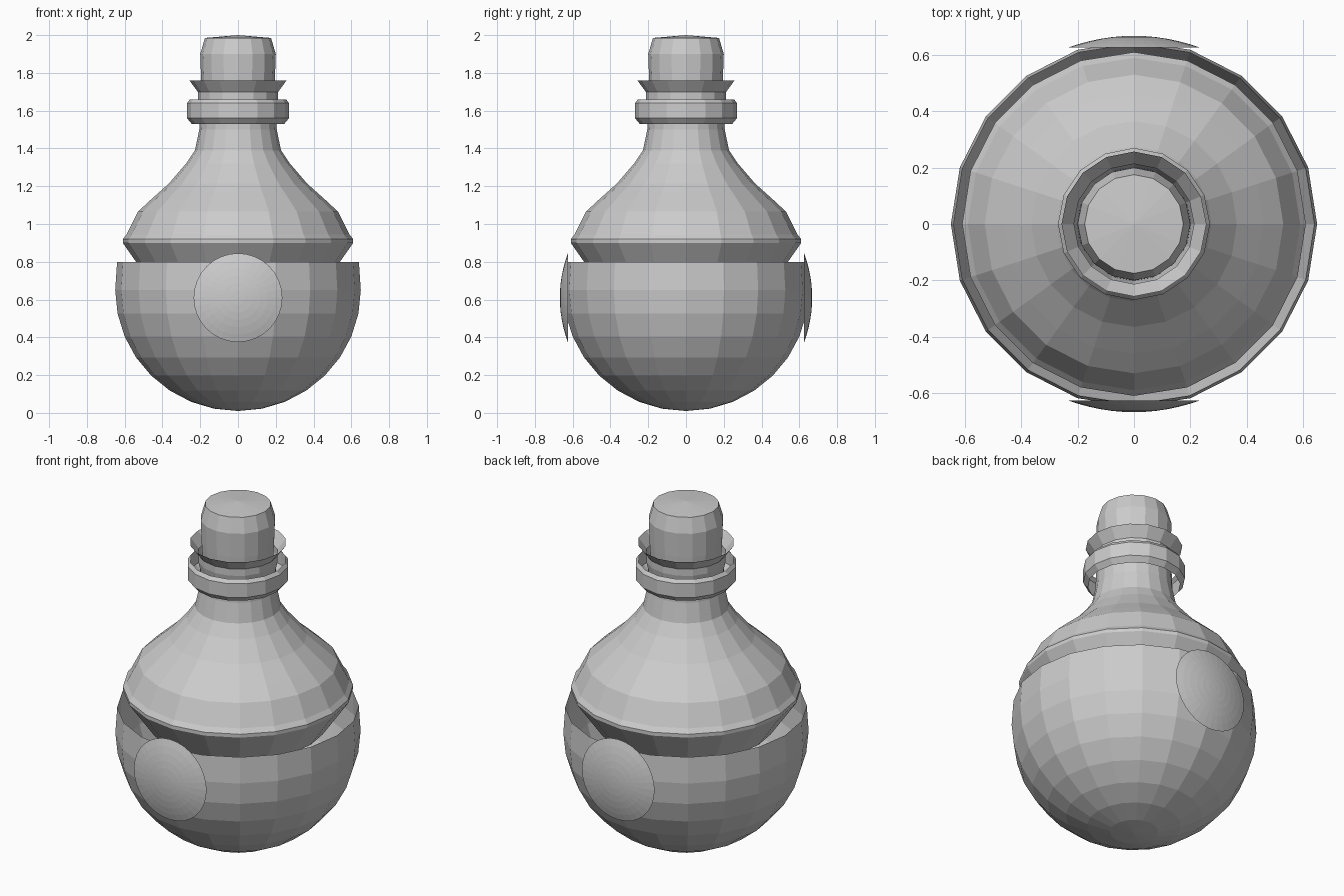
import bpy
import bmesh
from math import sin, cos, pi, radians
from mathutils import Matrix

default_cube = bpy.data.objects.get("Cube")
if default_cube:
    bpy.data.objects.remove(default_cube, do_unlink=True)

# One plain grey for every part
grey = bpy.data.materials.new("plain_grey")
grey.use_nodes = True
grey.diffuse_color = (0.6, 0.6, 0.6, 1)
grey.node_tree.nodes["Principled BSDF"].inputs["Base Color"].default_value = (0.6, 0.6, 0.6, 1)


def lathe(name, profile, sides, matrix=Matrix()):
    """Revolve (radius, height) points, listed bottom to top, around z."""
    bm = bmesh.new()
    rings = []
    for r, z in profile:
        count = sides if r > 0 else 1
        rings.append([bm.verts.new((r * cos(2 * pi * i / sides), r * sin(2 * pi * i / sides), z))
                      for i in range(count)])
    for low, high in zip(rings, rings[1:]):
        for i in range(sides):
            j = (i + 1) % sides
            corners = [low[i % len(low)], low[j % len(low)],
                       high[j % len(high)], high[i % len(high)]]
            bm.faces.new(list(dict.fromkeys(corners)))
    bm.transform(matrix)
    mesh = bpy.data.meshes.new(name)
    bm.to_mesh(mesh)
    bm.free()
    mesh.materials.append(grey)
    obj = bpy.data.objects.new(name, mesh)
    bpy.context.collection.objects.link(obj)
    return obj


# Round open bowl
steps = [radians(90 * k / 8) for k in range(9)]
bowl = [(0.65 * sin(a), 0.65 - 0.64 * cos(a)) for a in steps]
bowl[0] = (0, bowl[0][1])
lathe("lower_bowl", bowl + [(0.64, 0.8)], 20)

# Upper half: undercut rim, shoulder and neck
lathe("shoulder_and_neck",
      [(0, 0.7), (0.47, 0.7), (0.61, 0.9), (0.61, 0.92), (0.59, 0.945), (0.53, 1.065),
       (0.46, 1.13), (0.365, 1.215), (0.275, 1.32), (0.228, 1.39), (0.205, 1.5),
       (0.2, 1.62)], 20)

# Loose band around the neck
lathe("neck_collar", [(0.245, 1.53), (0.27, 1.56), (0.27, 1.64), (0.255, 1.66)], 16)

# Flared open lip
lathe("flared_lip", [(0.2, 1.6), (0.213, 1.66), (0.213, 1.7), (0.257, 1.76)], 16)

# Stopper
lathe("stopper", [(0, 1.6), (0.185, 1.6), (0.195, 1.76), (0.2, 1.9), (0.175, 1.985), (0, 2.0)], 16)

# Domed round plates on front and back
dome = [(0, 0), (0.235, 0)]
for k in range(1, 7):
    r = 0.235 * (1 - k / 6)
    dome.append((r if k < 6 else 0, 0.042 * (1 - (r / 0.235) ** 2)))
for side, label in ((1, "front"), (-1, "back")):
    place = Matrix.Translation((0, -0.626 * side, 0.61)) @ Matrix.Rotation(side * pi / 2, 4, 'X')
    lathe(label + "_medallion", dome, 32, place)
